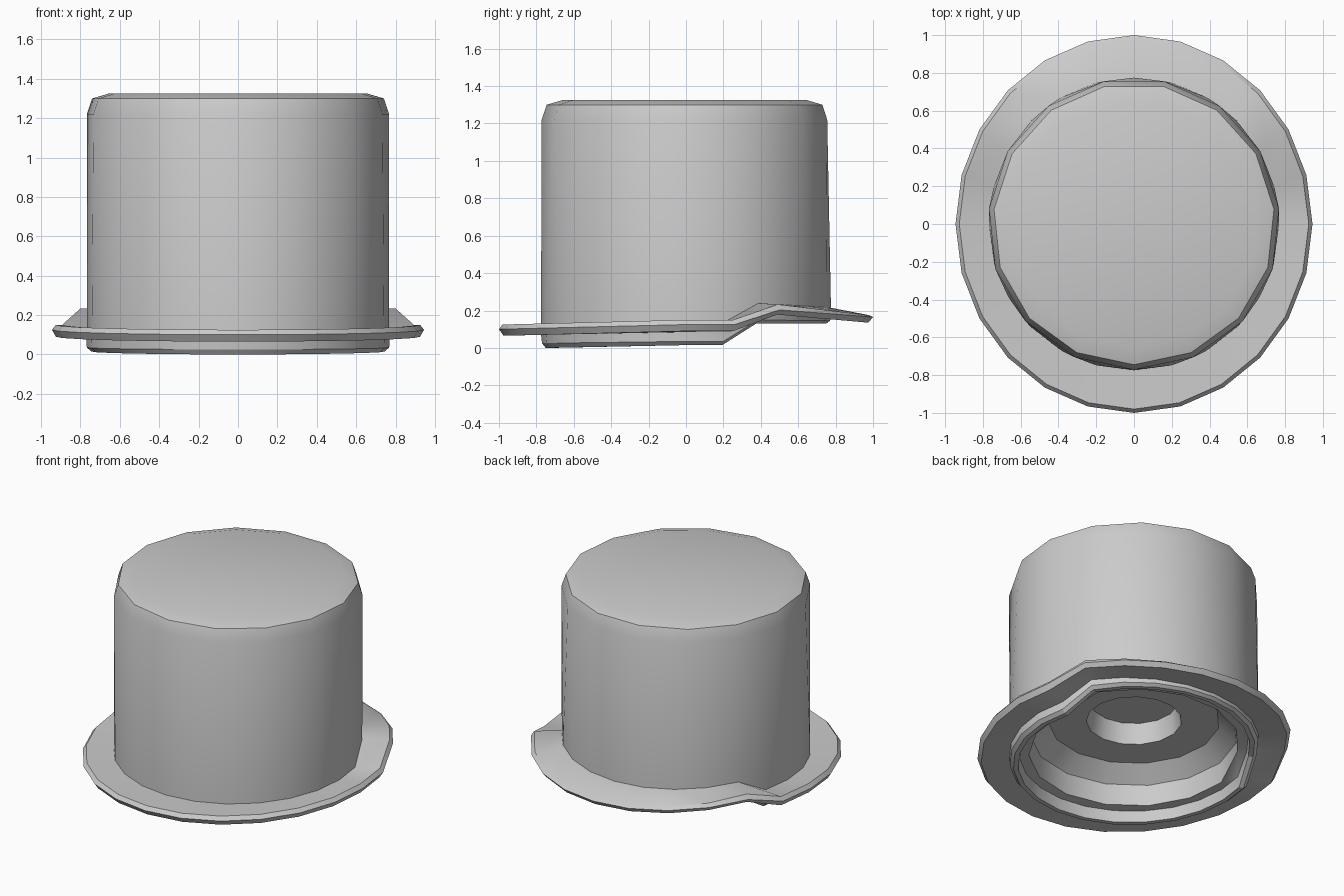
import bpy, bmesh
from math import cos, sin, radians, tau

if "Cube" in bpy.data.objects:
    bpy.data.objects.remove(bpy.data.objects["Cube"])


def ring(bm, n, rx, ry, z):
    """Polygon ring starting at the front; z is a number or a function of the angle."""
    out = []
    for k in range(n):
        a = radians(-90) + tau * k / n
        out.append(bm.verts.new((rx * cos(a), ry * sin(a), z(sin(a)) if callable(z) else z)))
    return out


def join(bm, a, b):
    """Skin two rings, allowing different side counts."""
    na, nb = len(a), len(b)
    if na == nb:
        for i in range(na):
            j = (i + 1) % na
            bm.faces.new((a[i], b[i], b[j], a[j]))
        return
    i = j = 0
    while i < na or j < nb:
        if j >= nb or (i < na and (i + 0.5) / na < (j + 0.5) / nb):
            bm.faces.new((a[i % na], b[j % nb], a[(i + 1) % na]))
            i += 1
        else:
            bm.faces.new((a[i % na], b[j % nb], b[(j + 1) % nb]))
            j += 1


def loft(name, specs, cap_first=False, cap_last=False):
    bm = bmesh.new()
    rings = [ring(bm, *s) for s in specs]
    for a, b in zip(rings, rings[1:]):
        join(bm, a, b)
    if cap_first:
        bm.faces.new(rings[0])
    if cap_last:
        bm.faces.new(rings[-1][::-1])
    me = bpy.data.meshes.new(name)
    bm.to_mesh(me)
    bm.free()
    ob = bpy.data.objects.new(name, me)
    bpy.context.collection.objects.link(ob)
    bpy.ops.object.select_all(action='DESELECT')
    ob.select_set(True)
    bpy.context.view_layer.objects.active = ob
    bpy.ops.object.shade_smooth_by_angle(angle=radians(30))
    return ob


def stepped(front, side, step, back):
    """Height around the hat: s = -1 front, 0 side, jump before 0.5, 1 back."""
    pts = [(-1, front), (0, side), (0.27, side), (0.48, step), (1, back)]

    def height(s):
        for (s0, z0), (s1, z1) in zip(pts, pts[1:]):
            if s <= s1:
                return z0 + (z1 - z0) * (s - s0) / (s1 - s0)
        return back
    return height


seam = stepped(0.12, 0.135, 0.24, 0.215)

# Crown: fifteen-sided top blending into a rounder base
loft("crown", [
    (15, 0.66, 0.66, 1.325),
    (15, 0.745, 0.745, 1.30),
    (15, 0.772, 0.772, 1.22),
    (24, 0.768, 0.775, seam),
], cap_first=True)

# Brim with bevelled edge, raised at the back, and the skirt below it
rim = stepped(0.0, 0.015, 0.13, 0.13)
loft("brim_and_skirt", [
    (24, 0.765, 0.772, seam),
    (24, 0.925, 0.98, stepped(0.125, 0.15, 0.235, 0.175)),
    (24, 0.945, 1.0, stepped(0.10, 0.125, 0.205, 0.165)),
    (24, 0.925, 0.975, stepped(0.065, 0.09, 0.18, 0.135)),
    (24, 0.77, 0.775, stepped(0.07, 0.085, 0.19, 0.165)),
    (24, 0.768, 0.77, stepped(0.025, 0.035, 0.15, 0.145)),
    (24, 0.745, 0.75, rim),
    (24, 0.715, 0.72, rim),
    (24, 0.705, 0.71, stepped(0.075, 0.085, 0.165, 0.165)),
    (15, 0.65, 0.65, stepped(0.08, 0.085, 0.165, 0.165)),
])

# Stepped hollow underneath
loft("underside_hollow", [
    (15, 0.65, 0.65, stepped(0.08, 0.085, 0.165, 0.165)),
    (15, 0.64, 0.64, 0.22),
    (15, 0.53, 0.53, 0.315),
    (15, 0.295, 0.295, 0.315),
    (15, 0.27, 0.27, 0.45),
], cap_last=True)
